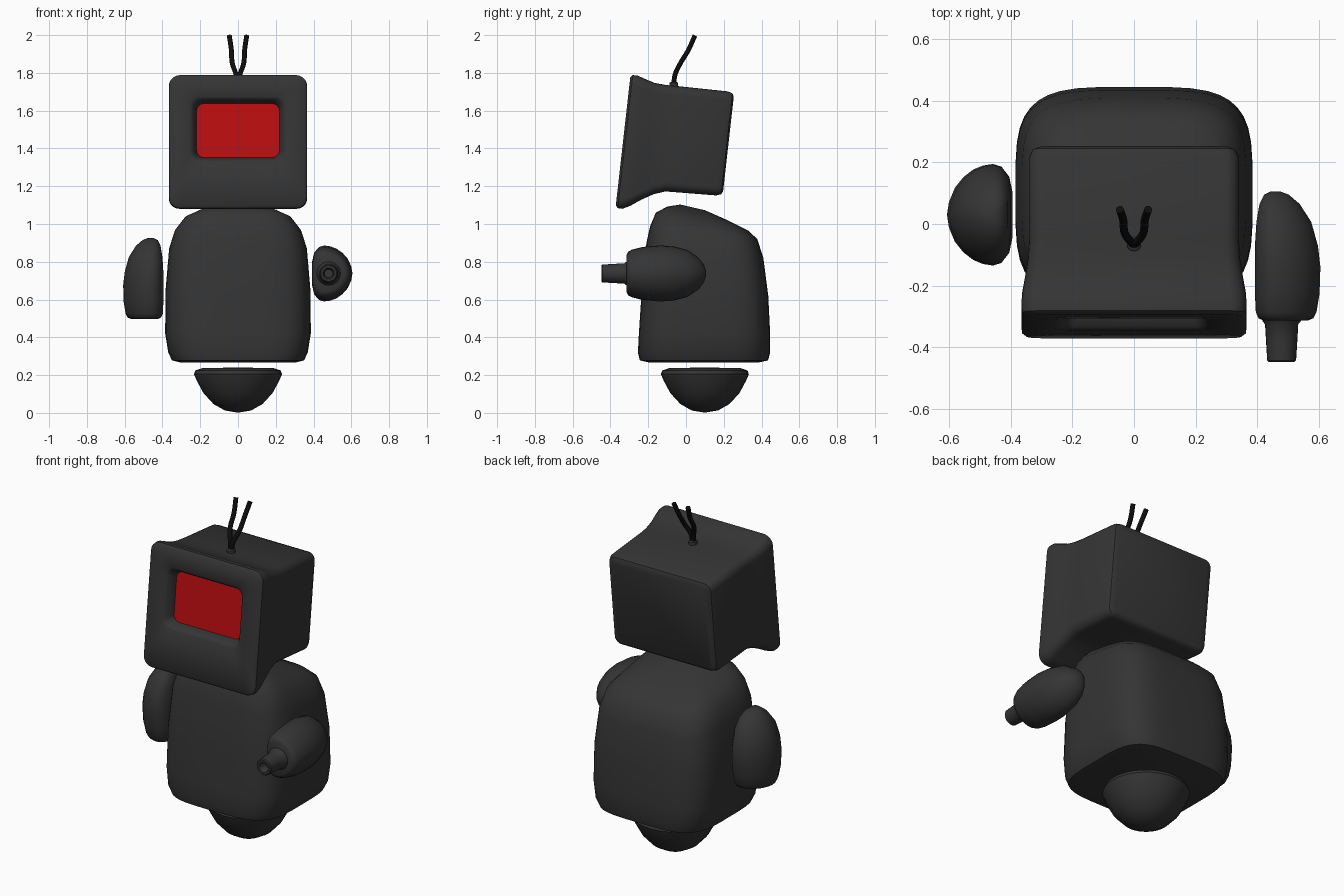
import bpy, bmesh
from math import cos, sin, pi, copysign
from mathutils import Vector

if "Cube" in bpy.data.objects:
    bpy.data.objects.remove(bpy.data.objects["Cube"])


def material(name, rgb):
    m = bpy.data.materials.new(name)
    m.diffuse_color = (*rgb, 1)
    m.use_nodes = True
    m.node_tree.nodes["Principled BSDF"].inputs["Base Color"].default_value = m.diffuse_color
    return m


DARK = material("dark_shell", (0.035, 0.035, 0.035))
BLACK = material("black_wire", (0.004, 0.004, 0.004))
RED = material("red_glass", (0.5, 0.004, 0.005))


def loft(name, rings, mat=DARK, angle=40):
    """Skin a list of equal-length point rings and cap both ends."""
    bm = bmesh.new()
    loops = [[bm.verts.new(p) for p in r] for r in rings]
    n = len(loops[0])
    for a, b in zip(loops, loops[1:]):
        for i in range(n):
            j = (i + 1) % n
            bm.faces.new((a[i], a[j], b[j], b[i]))
    bm.faces.new(loops[0][::-1])
    bm.faces.new(loops[-1])
    bmesh.ops.recalc_face_normals(bm, faces=bm.faces[:])
    me = bpy.data.meshes.new(name)
    bm.to_mesh(me)
    bm.free()
    me.materials.append(mat)
    ob = bpy.data.objects.new(name, me)
    bpy.context.collection.objects.link(ob)
    bpy.ops.object.select_all(action='DESELECT')
    ob.select_set(True)
    bpy.context.view_layer.objects.active = ob
    bpy.ops.object.shade_smooth_by_angle(angle=angle * pi / 180)
    return ob


def lathe(name, profile, center, axis, mat=DARK, n=32):
    """Revolve (radius, distance) pairs along z or -y."""
    rings = []
    for r, d in profile:
        ring = []
        for i in range(n):
            a = 2 * pi * i / n
            p = (r * cos(a), r * sin(a), d) if axis == 'z' else (r * cos(a), -d, r * sin(a))
            ring.append(Vector(center) + Vector(p))
        rings.append(ring)
    return loft(name, rings, mat)


# Head: rounded rectangles lofted back to front, then into the screen recess
def head_ring(b, u0, u1, hw, r):
    pts = []
    corners = ((hw - r, u1 - r), (r - hw, u1 - r), (r - hw, u0 + r), (hw - r, u0 + r))
    for k, (cx, cu) in enumerate(corners):
        for i in range(6):
            a = pi / 2 * (k + i / 5)
            x, u = cx + r * cos(a), cu + r * sin(a)
            pts.append((x, b * .994 + u * .112, 1.43 - b * .112 + u * .994))
    return pts


head = [
    (.224, -.235, .270, .310, .03), (.215, -.250, .287, .330, .04),
    (.190, -.259, .295, .341, .045), (-.080, -.268, .293, .341, .05),
    (-.140, -.290, .292, .345, .05), (-.200, -.325, .296, .354, .05),
    (-.255, -.364, .312, .364, .055), (-.295, -.385, .325, .366, .055),
    (-.320, -.384, .324, .364, .055), (-.332, -.370, .310, .350, .05),
    (-.332, -.140, .208, .255, .05), (-.322, -.128, .196, .240, .045),
    (-.290, -.113, .181, .223, .04), (-.262, -.108, .176, .217, .04)]
loft("head", [head_ring(*h) for h in head])
loft("screen", [head_ring(b, -.110, .178, .219, .04) for b in (-.258, -.275)], RED)


# Body: tilted superellipse rings (front y, front z, back y, back z, half width)
def body_ring(yf, zf, yb, zb, hw, n=40):
    pts = []
    for i in range(n):
        a = 2 * pi * (i + .5) / n
        x = copysign(abs(cos(a)) ** .5, cos(a))
        t = (copysign(abs(sin(a)) ** .5, sin(a)) + 1) / 2
        pts.append((x * hw, yf + t * (yb - yf), zf + t * (zb - zf)))
    return pts


body = [
    (-.20, .268, .39, .268, .31), (-.245, .278, .435, .278, .350),
    (-.255, .32, .446, .32, .370), (-.250, .42, .446, .42, .386),
    (-.235, .65, .436, .62, .385), (-.210, .90, .410, .82, .365),
    (-.190, .99, .378, .92, .335), (-.160, 1.06, .33, .965, .285),
    (-.10, 1.092, .22, 1.02, .20), (-.03, 1.103, .10, 1.073, .08)]
loft("body", [body_ring(*b) for b in body])

# Rounded hover base
lathe("base", [(.01, .003), (.07, .013), (.13, .047), (.183, .105), (.218, .17),
               (.233, .205), (.226, .224), (.19, .237), (.02, .24)], (0, .10, 0), 'z')

# Arms: D-shaped sections (tip distance, inner depth, outer depth, width scale)
D_HALF = [(0, .45), (.05, .75), (.17, .95), (.3, 1), (.45, .97), (.6, .89),
          (.75, .74), (.88, .53), (.97, .25)]
D_SHAPE = D_HALF + [(1, 0)] + [(d, -w) for d, w in D_HALF[::-1]] + [(0, 0)]
ARM = [(0, .05, .085, .12), (.01, .03, .11, .32), (.04, .015, .145, .57),
       (.10, .005, .183, .84), (.18, 0, .205, .98), (.25, 0, .213, 1),
       (.34, 0, .210, .95), (.40, .003, .20, .85), (.42, .012, .19, .78),
       (.428, .03, .17, .66)]


def arm(name, place, width):
    rings = [[place(s, d0 + d * (d1 - d0), w * k * width) for d, w in D_SHAPE]
             for s, d0, d1, k in ARM]
    loft(name, rings, angle=50)


arm("hanging_arm", lambda s, d, w: (-.395 - d, .03 + w, .925 - s), .165)
arm("raised_arm", lambda s, d, w: (.393 + d, .105 - s * .98, .738 + w), .148)

# Nozzle on the raised arm
lathe("nozzle", [(.068, 0), (.062, .018), (.054, .028), (.051, .08), (.047, .145),
                 (.042, .15), (.030, .15), (.026, .145), (.022, .10)],
      (.48, -.298, .738), '-y', n=24)

# Antenna wires and their socket
for side, label in ((-1, "left"), (1, "right")):
    cu = bpy.data.curves.new(label + "_antenna", 'CURVE')
    cu.dimensions = '3D'
    cu.bevel_depth = .013
    cu.bevel_resolution = 3
    cu.use_fill_caps = True
    path = [(.003, -.065, 1.745), (.010, -.058, 1.79), (.030, -.030, 1.85),
            (.035, .012, 1.92), (.046, .047, 1.997)]
    sp = cu.splines.new('BEZIER')
    sp.bezier_points.add(len(path) - 1)
    for p, (x, y, z) in zip(sp.bezier_points, path):
        p.co = (side * x, y, z)
        p.handle_left_type = p.handle_right_type = 'AUTO'
    cu.materials.append(BLACK)
    bpy.context.collection.objects.link(bpy.data.objects.new(label + "_antenna", cu))
lathe("antenna_socket", [(.024, -.02), (.023, .012), (.014, .018)],
      (0, -.065, 1.735), 'z', n=16)
